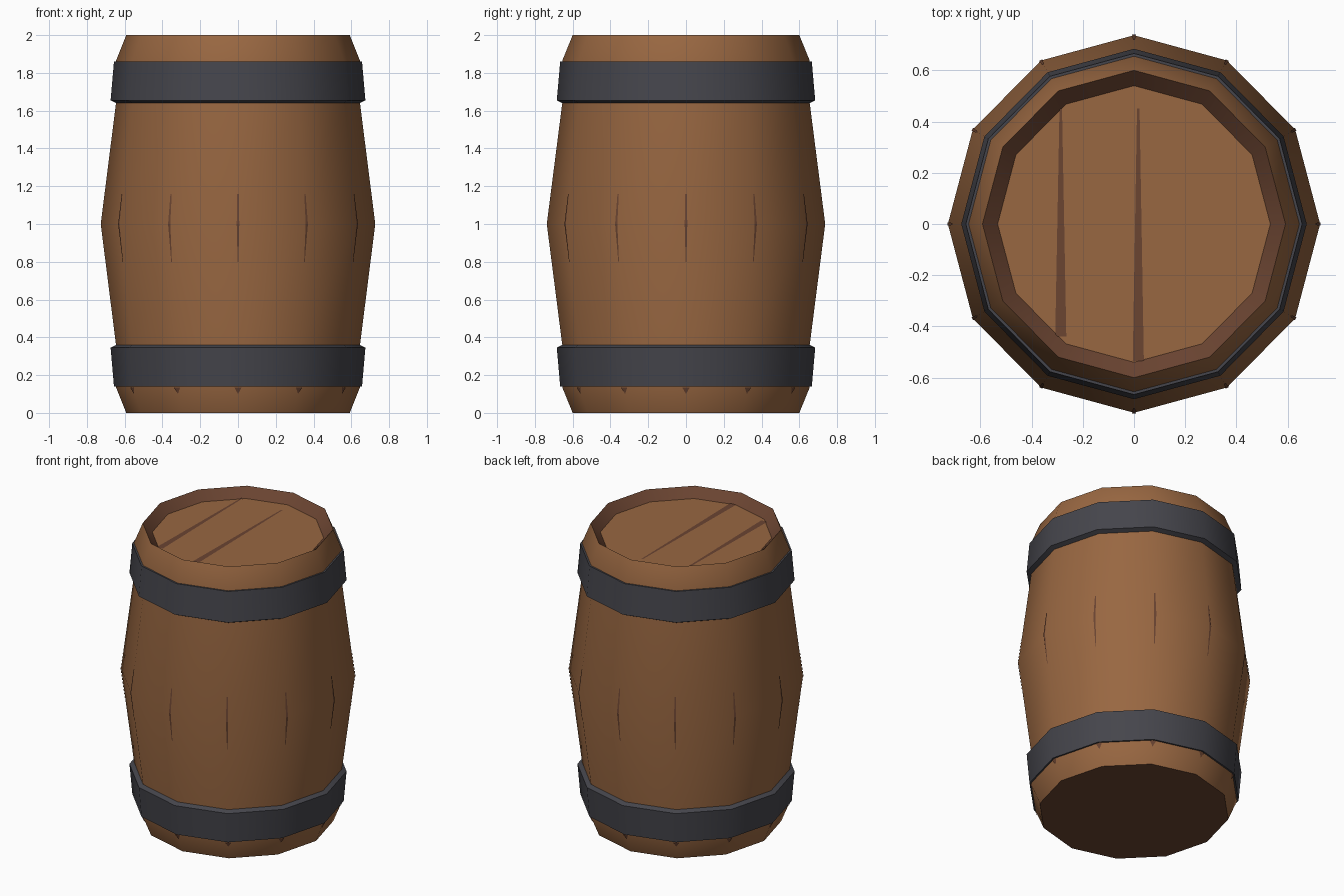
import bpy, math

if "Cube" in bpy.data.objects:
    bpy.data.objects.remove(bpy.data.objects["Cube"])

SIDES = 12
SX = 0.986  # the barrel is very slightly narrower across x


def material(name, rgb):
    m = bpy.data.materials.new(name)
    m.diffuse_color = (*rgb, 1)
    m.use_nodes = True
    m.node_tree.nodes["Principled BSDF"].inputs["Base Color"].default_value = m.diffuse_color
    return m


WOOD = material("wood", (0.315, 0.135, 0.053))
DARK = material("dark wood", (0.145, 0.058, 0.031))
METAL = material("dark metal", (0.060, 0.060, 0.072))


def make(name, verts, faces, mats, smooth=True):
    me = bpy.data.meshes.new(name)
    me.from_pydata([(x * SX, y, z) for x, y, z in verts], [], faces)
    for m in mats:
        me.materials.append(m)
    ob = bpy.data.objects.new(name, me)
    bpy.context.collection.objects.link(ob)
    if smooth:
        bpy.ops.object.select_all(action='DESELECT')
        ob.select_set(True)
        bpy.context.view_layer.objects.active = ob
        bpy.ops.object.shade_smooth_by_angle(angle=math.radians(35))
    return ob


def revolve(name, profile, mats, cap_start=False, cap_end=False):
    """Turn an (r, z) profile, listed bottom to top on the outside, round z."""
    n = SIDES
    verts = [(r * math.cos(2 * math.pi * i / n), r * math.sin(2 * math.pi * i / n), z)
             for r, z in profile for i in range(n)]
    faces = [(k * n + i, k * n + (i + 1) % n, (k + 1) * n + (i + 1) % n, (k + 1) * n + i)
             for k in range(len(profile) - 1) for i in range(n)]
    if cap_start:
        faces.append(tuple(reversed(range(n))))
    if cap_end:
        faces.append(tuple(range(len(verts) - n, len(verts))))
    return make(name, verts, faces, mats)


# Barrel staves, recessed rim and lid as one skin
body = revolve("barrel_body",
               [(0.60, 0), (0.655, 0.135), (0.655, 0.36), (0.737, 1.0),
                (0.655, 1.64), (0.655, 1.865), (0.60, 2.0), (0.54, 1.94)],
               [WOOD, DARK], cap_start=True, cap_end=True)
for p in body.data.polygons:
    underside = p.normal.z < -0.9
    inner_wall = p.center.z > 1.95 and 0.3 < p.normal.z < 0.9 and \
        p.normal.x * p.center.x + p.normal.y * p.center.y < 0
    p.material_index = int(underside or inner_wall)

# Metal hoops, the upper one mirrored in height
hoop = [(0.65, 0.14), (0.666, 0.14), (0.684, 0.345), (0.65, 0.362)]
revolve("lower_hoop", hoop, [METAL])
revolve("upper_hoop", [(r, 2 - z) for r, z in reversed(hoop)], [METAL])

# Narrow gaps between the staves, and small notches under the lower hoop
gv, gf = [], []


def ring_points(angle, pts):
    """Add a face from (sideways, radius, height) points at an angle."""
    c, s = math.cos(angle), math.sin(angle)
    start = len(gv)
    gv.extend((r * c - t * s, r * s + t * c, z) for t, r, z in pts)
    gf.append(tuple(range(start, len(gv))))


def body_r(z):
    return 0.739 - abs(z - 1) * 0.128


for i in range(SIDES):
    a = 2 * math.pi * i / SIDES
    for z0, z1, w0, w1 in ((0.80, 1.0, 0.002, 0.007), (1.0, 1.16, 0.007, 0.004)):
        ring_points(a, [(-w0, body_r(z0), z0), (w0, body_r(z0), z0),
                        (w1, body_r(z1), z1), (-w1, body_r(z1), z1)])
    ring_points(a, [(0, 0.645, 0.10), (0.02, 0.657, 0.135), (-0.02, 0.657, 0.135)])
make("stave_gaps", gv, gf, [DARK], smooth=False)

# Tapering gaps between the lid boards
lv, lf = [], []
for x, y0, y1 in ((-0.29, -0.44, 0.45), (0.017, -0.535, 0.45)):
    b = len(lv)
    lv += [(x - 0.022, y0, 1.943), (x + 0.022, y0, 1.943),
           (x + 0.005, y1, 1.943), (x - 0.005, y1, 1.943)]
    lf.append((b, b + 1, b + 2, b + 3))
make("lid_gaps", lv, lf, [DARK], smooth=False)
